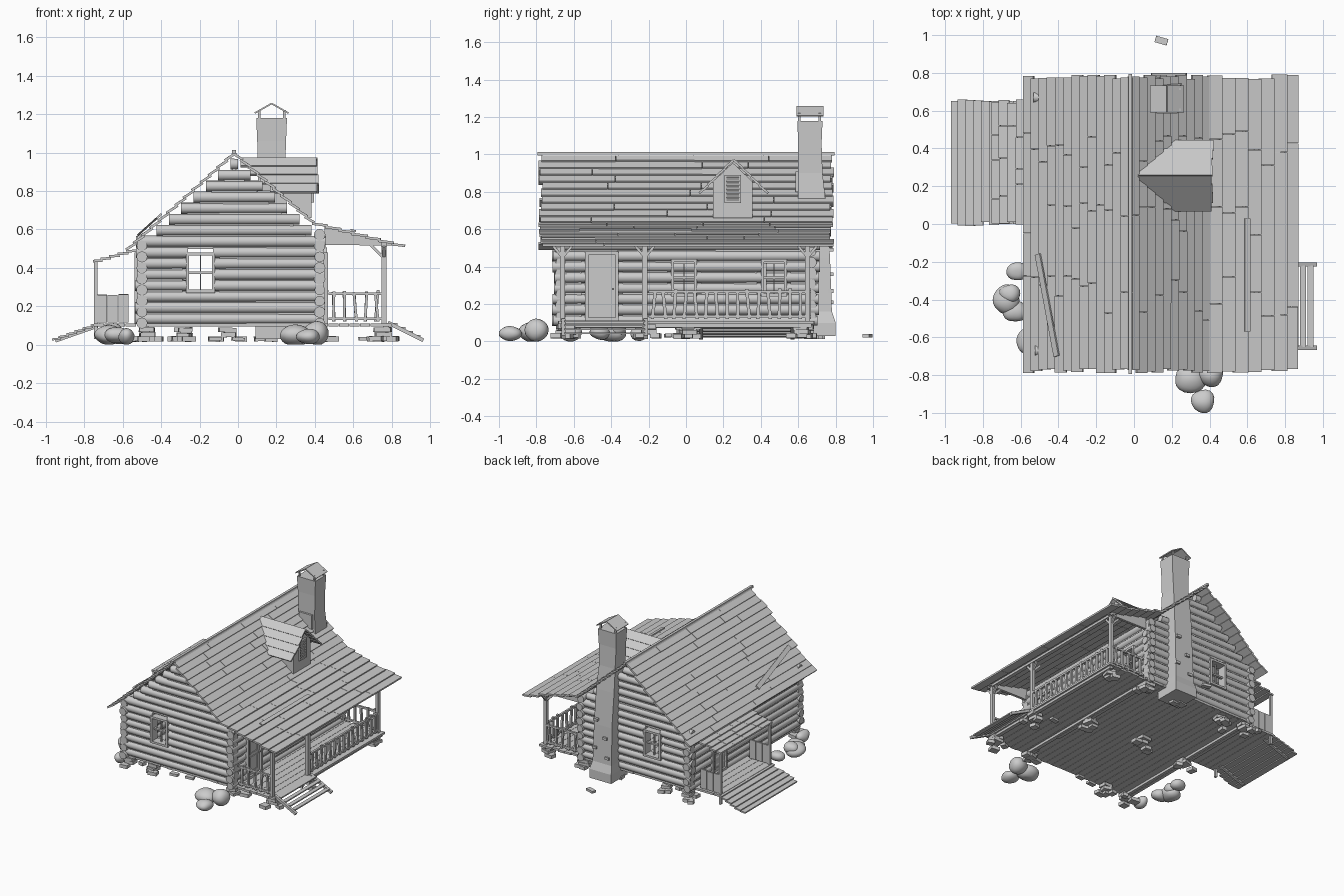
import bpy, bmesh, math, random
from mathutils import Vector, Matrix

if "Cube" in bpy.data.objects:
    bpy.data.objects.remove(bpy.data.objects["Cube"])
random.seed(4)
R = random.uniform

def finish(bm, name, smooth=False):
    bmesh.ops.recalc_face_normals(bm, faces=bm.faces)
    me = bpy.data.meshes.new(name)
    bm.to_mesh(me)
    bm.free()
    ob = bpy.data.objects.new(name, me)
    bpy.context.collection.objects.link(ob)
    if smooth:
        bpy.context.view_layer.objects.active = ob
        ob.select_set(True)
        bpy.ops.object.shade_smooth_by_angle(angle=math.radians(50))
        ob.select_set(False)

def basis(p, q, up):
    d = (q - p).normalized()
    up = Vector(up or ((0, 1, 0) if abs(d.z) > 0.95 else (0, 0, 1)))
    s = up.cross(d).normalized()
    n = d.cross(s)
    return Matrix.Translation((p + q) / 2) @ Matrix((d, s, n)).transposed().to_4x4()

def beam(bm, p, q, w, h, up=None):
    p, q = Vector(p), Vector(q)
    m = basis(p, q, up) @ Matrix.Diagonal(((q - p).length, w, h, 1))
    bmesh.ops.create_cube(bm, size=1, matrix=m)

def box(bm, x0, x1, y0, y1, z0, z1):
    beam(bm, (x0, (y0 + y1) / 2, (z0 + z1) / 2), (x1, (y0 + y1) / 2, (z0 + z1) / 2), y1 - y0, z1 - z0)

def log(bm, p, q, r):
    p, q = Vector(p), Vector(q)
    m = basis(p, q, None) @ Matrix.Rotation(math.pi / 2, 4, 'Y')
    bmesh.ops.create_cone(bm, cap_ends=True, segments=12, radius1=r, radius2=r * R(.92, 1),
                          depth=(q - p).length, matrix=m)

def loft(bm, rings):
    vs = [[bm.verts.new(c) for c in ring] for ring in rings]
    n = len(vs[0])
    for a, b in zip(vs, vs[1:]):
        for i in range(n):
            bm.faces.new((a[i], a[(i + 1) % n], b[(i + 1) % n], b[i]))
    bm.faces.new(vs[0])
    bm.faces.new(vs[-1])

# log walls, split around openings (u0, u1, z0, z1)
PITCH = 0.0575
def wall(name, axis, pos, z0, rows, span, holes):
    bm = bmesh.new()
    for i in range(rows):
        z = z0 + PITCH * i
        u0, u1 = span(z)
        cuts = [u0]
        for h in sorted(holes):
            if h[2] < z + .015 and z - .015 < h[3]:
                cuts += [h[0], h[1]]
        cuts.append(u1)
        for a, b in zip(cuts[::2], cuts[1::2]):
            P = (lambda u, zz: (u, pos, zz)) if axis == 'x' else (lambda u, zz: (pos, u, zz))
            log(bm, P(a, z), P(b, z), R(.027, .030))
            beam(bm, P(a + .03, z - PITCH / 2), P(b - .03, z - PITCH / 2), .026, .022)
    finish(bm, name, True)

def gable(z):
    if z < .57:
        return -.53 + R(-.008, .008), .455 + R(-.008, .008)
    h = (.98 - z - .022) / .9
    return max(-.53, -.02 - h), min(.455, -.02 + h)
side = lambda z: (-.71 + R(-.008, .008), .71 + R(-.008, .008))
WIN = (-.26, -.13, .28, .47)
wall("front_wall", 'x', -.67, .135, 15, gable, [WIN])
wall("back_wall", 'x', .67, .135, 15, gable, [WIN])
wall("right_wall", 'y', .425, .112, 9, side, [(-.53, -.37, .12, .47), (-.07, .05, .26, .43), (.41, .53, .26, .43)])
wall("left_wall", 'y', -.50, .112, 8, side, [])

# window frames and doors
def panel(bm, axis, pos, u0, u1, z0, z1, d):
    if axis == 'x':
        box(bm, u0, u1, pos - d / 2, pos + d / 2, z0, z1)
    else:
        box(bm, pos - d / 2, pos + d / 2, u0, u1, z0, z1)

def frame(bm, axis, pos, u0, u1, z0, z1, t=.016, d=.07):
    for a, b, c, e in ((u0, u0 + t, z0, z1), (u1 - t, u1, z0, z1), (u0, u1, z0, z0 + t), (u0, u1, z1 - t, z1)):
        panel(bm, axis, pos, a, b, c, e, d)

bm = bmesh.new()
for axis, pos, a, b, c, e in (('x', -.67, -.27, -.12, .27, .48), ('x', .67, -.27, -.12, .27, .48),
                              ('y', .425, -.08, .06, .24, .44), ('y', .425, .40, .54, .24, .44)):
    frame(bm, axis, pos, a, b, c, e)
    panel(bm, axis, pos, a, b, (c + e) / 2 - .006, (c + e) / 2 + .006, .02)
    panel(bm, axis, pos, (a + b) / 2 - .003, (a + b) / 2 + .003, c, e, .012)
finish(bm, "window_frames")
bm = bmesh.new()
for pos, y0 in ((.43, -.54), (-.50, .25)):
    frame(bm, 'y', pos, y0, y0 + .18, .11, .48, .018, .075)
    panel(bm, 'y', pos, y0 + .018, y0 + .162, .11, .465, .045)
    frame(bm, 'y', pos, y0 + .04, y0 + .14, .15, .27, .01, .056)
    frame(bm, 'y', pos, y0 + .04, y0 + .14, .29, .44, .01, .056)
    panel(bm, 'y', pos, y0 + .145, y0 + .155, .275, .285, .08)
finish(bm, "doors")

# plank floor and porch decks
bm = bmesh.new()
for i in range(24):
    x = -.52 + i * .055
    box(bm, x, x + .053, -.68 + R(-.008, .008), .68 + R(-.008, .008), .094, .11)
for i in range(4):
    box(bm, -.75 + i * .055, -.697 + i * .055, 0, .65, .094, .11)
for x in (-.48, .44, .77):
    box(bm, x - .015, x + .015, -.67, .67, .075, .094)
finish(bm, "plank_floor")

# overlapping rows of roof boards
def boards(bm, p, q, y0, y1, rows, t=.013, pieces=4):
    p, q = Vector((p[0], 0, p[1])), Vector((q[0], 0, q[1]))
    d = q - p
    n = Vector((-d.z, 0, d.x)).normalized()
    n = n if n.z > 0 else -n
    for i in range(rows):
        a = p + d * (i / rows) - n * .016
        b = p + d * ((i + 1.15) / rows if i < rows - 1 else 1) - n * .005
        ys = [y0 + R(-.012, .012)] + [y0 + (y1 - y0) * (k + R(-.3, .3)) / pieces for k in range(1, pieces)] + [y1 + R(-.012, .012)]
        for u, v in zip(ys, ys[1:]):
            m = Vector((0, (u + v) / 2, 0))
            beam(bm, a + m, b + m + d * R(0, .004), v - u - .002, t)

bm = bmesh.new()
boards(bm, (-.02, 1.01), (-.585, .50), -.78, .78, 13)
boards(bm, (-.02, 1.01), (.40, .64), -.78, .78, 10)
boards(bm, (.39, .645), (.87, .52), -.78, .78, 7)
box(bm, -.03, -.01, -.795, .795, .995, 1.012)
beam(bm, (-.51, -.16, .58), (-.41, -.70, .67), .035, .01, (-.67, 0, .74))
beam(bm, (.6, .03, .595), (.6, -.57, .595), .03, .008, (.25, 0, .97))
finish(bm, "main_roof")
bm = bmesh.new()
boards(bm, (-.53, .505), (-.755, .44), 0, .65, 5)
finish(bm, "side_porch_roof")

# front porch: posts, braces, header, gable fillers
bm = bmesh.new()
for y in (-.66, -.22, .65):
    box(bm, .748, .772, y - .014, y + .014, .10, .53)
    beam(bm, (.76, y, .45), (.69, y, .52), .016, .016)
    for s in (-1, 1):
        beam(bm, (.76, y, .45), (.76, y + s * .05, .51), .014, .014)
box(bm, .745, .775, -.69, .69, .51, .54)
for y in (-.66, .66):
    loft(bm, [[(.45, y + o, .52), (.80, y + o, .515), (.80, y + o, .53), (.45, y + o, .615)] for o in (-.01, .01)])
finish(bm, "porch_posts")

# railings with crooked balusters
def railing(bm, p, q, n):
    p, q = Vector(p), Vector(q)
    for z in (.135, .265):
        beam(bm, p + Vector((0, 0, z)), q + Vector((0, 0, z)), .016, .014)
    for i in range(n):
        c = p.lerp(q, (i + .5) / n)
        j = (q - p).normalized() * R(-.008, .008)
        beam(bm, c - j + Vector((0, 0, .12)), c + j + Vector((0, 0, R(.265, .285))), .014, .018)
bm = bmesh.new()
railing(bm, (.765, -.2, 0), (.765, .64, 0), 15)
railing(bm, (.47, -.66, 0), (.75, -.66, 0), 5)
railing(bm, (.47, .66, 0), (.75, .66, 0), 5)
finish(bm, "porch_railing")

# porch steps
bm = bmesh.new()
for y in (-.655, -.215):
    beam(bm, (.78, y, .115), (.965, y, .022), .022, .02)
for i in range(4):
    x = .815 + i * .04
    box(bm, x - .016, x + .016, -.65, -.22, .103 - i * .021, .112 - i * .021)
finish(bm, "porch_steps")

# side porch posts, low board walls and ramp
bm = bmesh.new()
for y in (.02, .63):
    box(bm, -.75, -.732, y - .009, y + .009, .03, .43)
    for i in range(3):
        box(bm, -.735 + i * .056, -.683 + i * .056, y - .007, y + .007, .115, .255 + R(0, .01))
finish(bm, "side_porch_posts")
bm = bmesh.new()
boards(bm, (-.72, .122), (-.97, .032), 0, .65, 6, .011, 1)
for y in (.08, .57):
    beam(bm, (-.73, y, .095), (-.95, y, .018), .02, .014)
finish(bm, "side_ramp")

# dormer
roof_x = lambda z: -.02 + (1.01 - z) / .88
bm = bmesh.new()
pts = [(.145, .66), (.355, .66), (.355, .855), (.25, .955), (.145, .855)]
loft(bm, [[(.382, y, z) for y, z in pts], [(roof_x(z) - .01, y, z) for y, z in pts]])
frame(bm, 'y', .385, .205, .295, .74, .89, .012, .02)
for i in range(6):
    beam(bm, (.388, .212, .76 + i * .022), (.388, .288, .76 + i * .022), .006, .016, (.5, 0, 1))
finish(bm, "dormer_walls")
bm = bmesh.new()
for s in (-1, 1):
    for i in range(4):
        y0, y1 = i * .045, (i + 1.1) * .045
        z0, z1 = .97 - y0, .977 - y1
        x0, x1 = roof_x(z0) - .012, .415 + R(-.006, .006)
        beam(bm, ((x0 + x1) / 2, .255 + s * y0, z0), ((x0 + x1) / 2, .255 + s * y1, z1), x1 - x0, .012)
finish(bm, "dormer_roof")

# stone chimney with gabled cap
bm = bmesh.new()
rings = [(.03, .09, .28, .60, .80), (.10, .09, .28, .60, .80), (.16, .10, .265, .60, .78), (.45, .105, .26, .60, .77),
         (.72, .10, .255, .60, .75), (.90, .105, .245, .60, .73), (1.06, .10, .25, .60, .725), (1.18, .095, .255, .595, .73)]
loft(bm, [[(a, c, z), (b, c, z), (b, d, z), (a, d, z)] for z, a, b, c, d in rings])
box(bm, .12, .23, .585, .61, .80, .91)
for z, x in ((.2, .12), (.26, .23), (.35, .14), (.48, .22)):
    box(bm, x, x + .035, .76, .788, z, z + .02)
for x in (.105, .235):
    for y in (.605, .715):
        box(bm, x, x + .012, y - .006, y + .006, 1.17, 1.222)
for s in (-1, 1):
    beam(bm, (.175, .662, 1.255), (.175 + s * .088, .662, 1.205), .145, .008)
finish(bm, "chimney")

# stacked foundation stones
bm = bmesh.new()
def slab(x, y, z, a, b, h):
    beam(bm, (x - a, y, z), (x + a, y + R(-.02, .02), z + R(-.004, .004)), b, h)
for x, y in ((-.48, -.65), (-.28, -.64), (-.48, .65), (-.28, .62), (.42, -.65), (.42, .65), (.75, -.63), (.75, .63),
             (.75, -.2), (-.48, -.02), (-.05, .03), (.42, 0), (.18, .66)):
    for k in range(2):
        slab(x + R(-.01, .01), y + R(-.01, .01), .05 + .027 * k, R(.03, .045), R(.06, .08), .024)
    for k in range(3):
        slab(x + R(-.08, .08), y + R(-.06, .06), .03, R(.02, .035), R(.04, .06), .026)
for x, y in ((-.12, -.62), (0, -.6), (.66, -.1), (.145, .98)):
    slab(x, y, .03, .032, .035, .018)
finish(bm, "foundation_stones")

# boulders
bm = bmesh.new()
for x, y, z, a, b, c in ((.30, -.82, .05, .095, .065, .05), (.40, -.80, .06, .07, .06, .06), (.36, -.94, .042, .062, .06, .04),
                         (-.68, -.40, .048, .075, .075, .048), (-.63, -.46, .05, .06, .06, .045), (-.62, -.25, .04, .05, .055, .04),
                         (-.58, -.62, .045, .045, .06, .04), (-.66, -.37, .07, .05, .055, .045)):
    vs = bmesh.ops.create_icosphere(bm, subdivisions=3, radius=1)['verts']
    o = Vector((R(0, 6), R(0, 6), R(0, 6)))
    for v in vs:
        k = 1 + .1 * math.sin(2.6 * v.co.x + o.x) + .08 * math.sin(3 * v.co.y + o.y) * math.cos(2 * v.co.z + o.z)
        v.co = (x + a * k * v.co.x, y + b * k * v.co.y, max(0, z + c * k * v.co.z))
finish(bm, "boulders", True)
